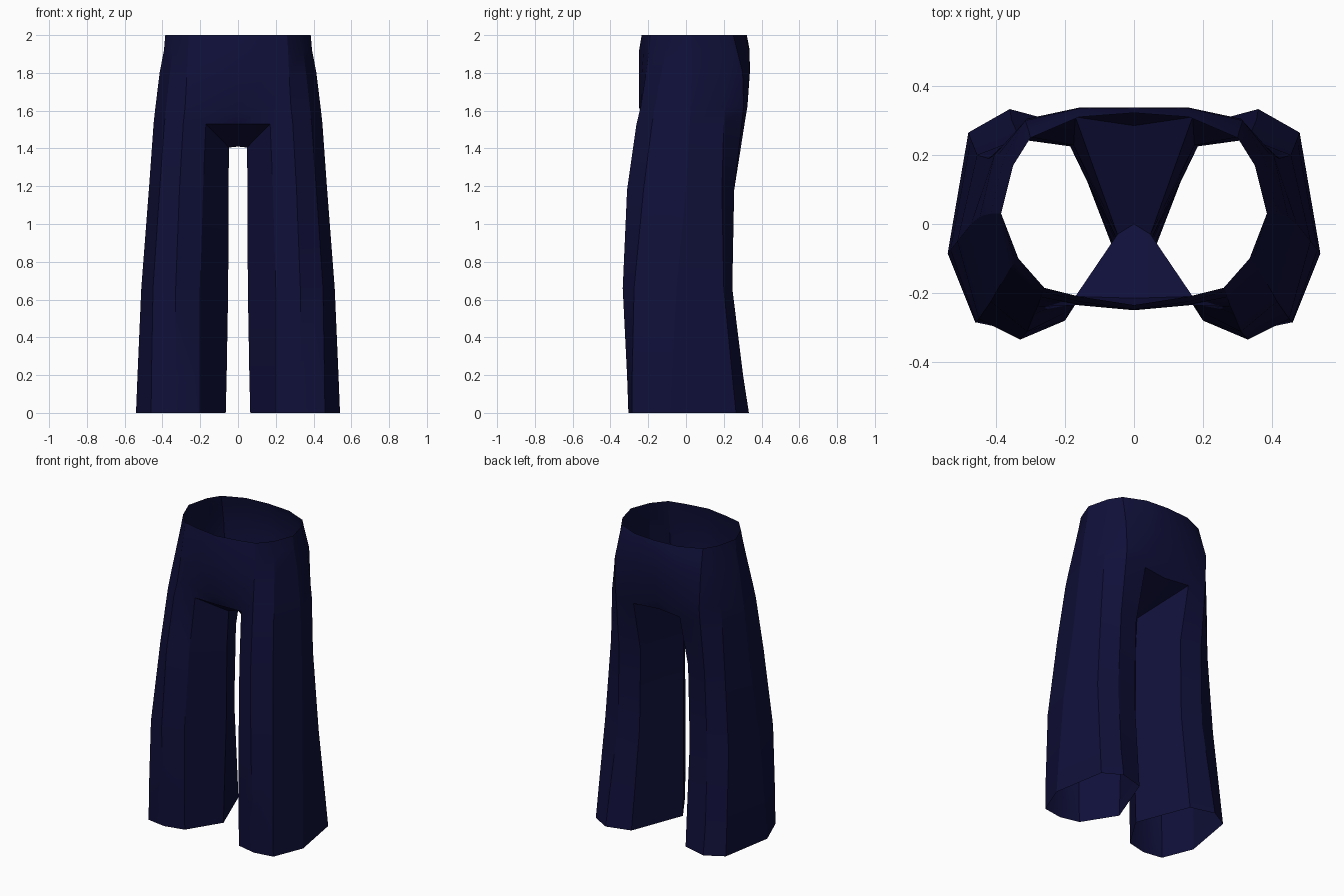
import bpy, bmesh, math

cube = bpy.data.objects.get("Cube")
if cube:
    bpy.data.objects.remove(cube, do_unlink=True)

# Dark navy cloth
navy = bpy.data.materials.new("dark_navy_cloth")
navy.use_nodes = True
colour = (0.005, 0.005, 0.042, 1)
navy.diffuse_color = colour
bsdf = navy.node_tree.nodes["Principled BSDF"]
bsdf.inputs["Base Color"].default_value = colour
bsdf.inputs["Roughness"].default_value = 0.9

# Left leg cross-sections, from inner seam round the front, outside and back
LEG = [
    (0.0, [(.065, -.06), (.20, -.275), (.33, -.305), (.46, -.285),
           (.54, -.085), (.48, .265), (.36, .333), (.20, .29)]),
    (0.2, [(.06, -.06), (.20, -.28), (.33, -.312), (.458, -.285),
           (.532, -.075), (.473, .245), (.355, .302), (.195, .27)]),
    (0.66, [(.052, -.05), (.20, -.28), (.33, -.335), (.45, -.275),
            (.512, -.05), (.455, .20), (.33, .245), (.185, .225)]),
    (1.18, [(.05, -.045), (.185, -.25), (.31, -.312), (.415, -.225),
            (.472, 0), (.42, .19), (.315, .255), (.175, .228)]),
]
# Half hip cross-sections, from front centre round the outside to back centre
HIP = [
    (1.53, [(0, -.215), (.17, -.21), (.29, -.262), (.39, -.18), (.447, .02),
            (.405, .20), (.31, .295), (.17, .31), (0, .285)]),
    (1.62, [(0, -.25), (.165, -.235), (.28, -.24), (.38, -.165), (.437, .025),
            (.395, .20), (.31, .305), (.165, .325), (0, .325)]),
    (1.80, [(0, -.25), (.16, -.233), (.27, -.212), (.36, -.13), (.415, .03),
            (.378, .19), (.315, .30), (.16, .337), (0, .338)]),
    (1.92, [(0, -.248), (.16, -.225), (.265, -.195), (.345, -.11), (.392, .03),
            (.358, .18), (.305, .27), (.16, .335), (0, .337)]),
    (2.0, [(0, -.235), (.16, -.21), (.26, -.185), (.335, -.10), (.385, .03),
           (.35, .17), (.30, .25), (.16, .31), (0, .322)]),
]

bm = bmesh.new()


def ring(z, points):
    return [bm.verts.new((x, y, z)) for x, y in points]


def bridge(low, high, closed):
    n = len(low)
    for i in range(n if closed else n - 1):
        j = (i + 1) % n
        bm.faces.new((low[i], low[j], high[j], high[i]))


legs = [ring(*r) for r in LEG]
hips = [ring(*r) for r in HIP]

# Leg tube up to the thigh, then the open hip wrap
inner = bm.verts.new((.048, -.03, 1.405))
legs.append([inner] + hips[0][1:8])
for a, b in zip(legs, legs[1:]):
    bridge(a, b, True)
for a, b in zip(hips, hips[1:]):
    bridge(a, b, False)

# Crotch gusset between the legs
base = bm.verts.new((0, 0, 1.41))
front = hips[0]
bm.faces.new((base, inner, front[1], front[0]))
bm.faces.new((base, front[8], front[7], inner))

mesh = bpy.data.meshes.new("trousers")
bm.to_mesh(mesh)
bm.free()
mesh.materials.append(navy)
trousers = bpy.data.objects.new("trousers", mesh)
bpy.context.collection.objects.link(trousers)

# Soft shading on gentle folds, crisp along the strong ones
bpy.context.view_layer.objects.active = trousers
trousers.select_set(True)
bpy.ops.object.shade_smooth_by_angle(angle=math.radians(25))

# Right half
mirror = trousers.modifiers.new("right_half", 'MIRROR')
mirror.use_clip = True
mirror.merge_threshold = 0.001
